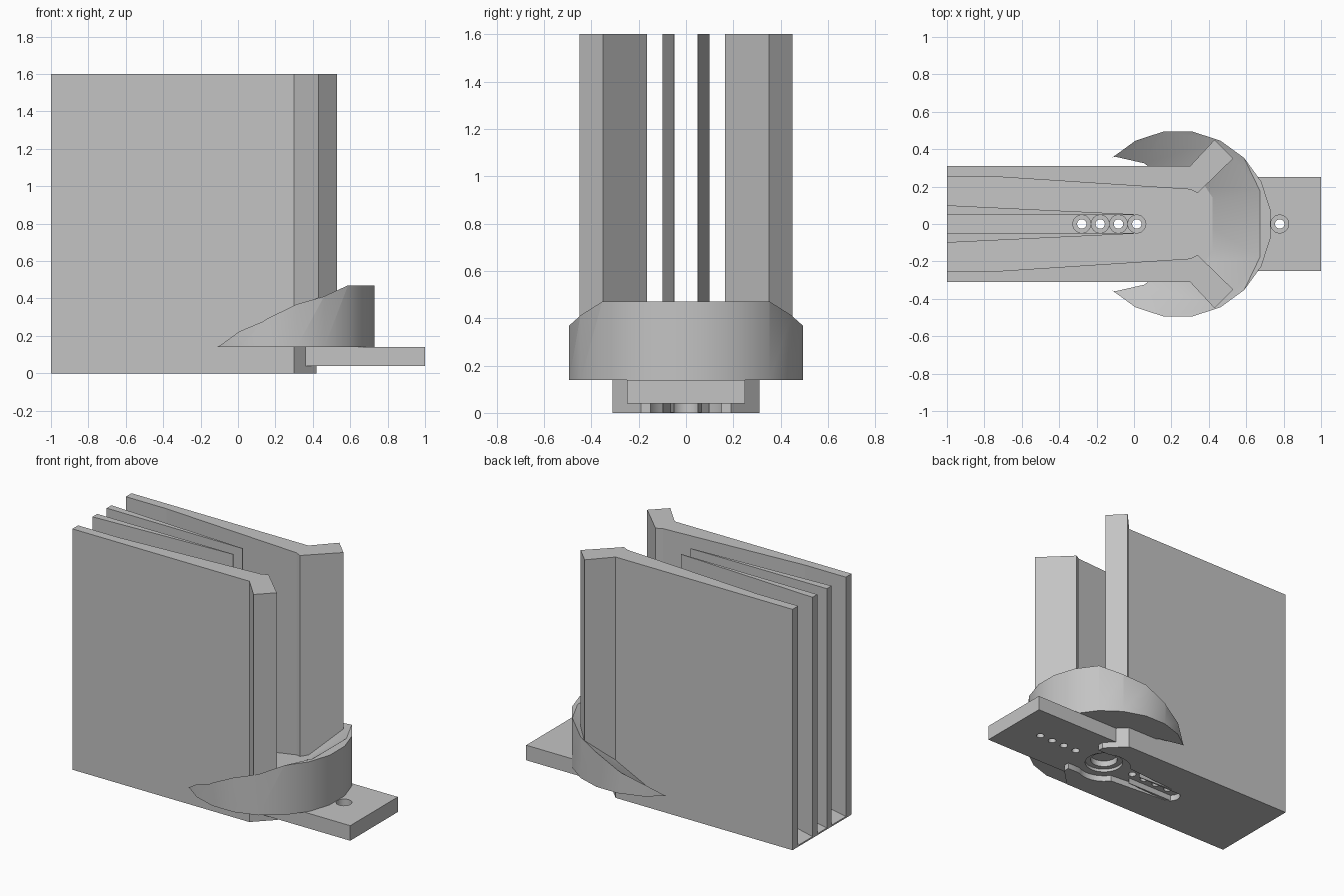
import bpy, bmesh, math

if "Cube" in bpy.data.objects:
    bpy.data.objects.remove(bpy.data.objects["Cube"])

grey = bpy.data.materials.new("plain grey")
grey.use_nodes = True
colour = (0.55, 0.55, 0.55, 1)
grey.diffuse_color = colour
grey.node_tree.nodes["Principled BSDF"].inputs["Base Color"].default_value = colour

TOP = 1.6          # wall height
HUB = 0.25         # x of the pivot hub
PLATE_Z = (0.04, 0.14)


def finish(name, bm):
    bmesh.ops.recalc_face_normals(bm, faces=bm.faces)
    mesh = bpy.data.meshes.new(name)
    bm.to_mesh(mesh)
    bm.free()
    mesh.materials.append(grey)
    obj = bpy.data.objects.new(name, mesh)
    bpy.context.collection.objects.link(obj)
    return obj


def prism(name, points, z0, z1, top=None):
    """Extrude an outline in x, y; top(x) may slope the upper face."""
    bm = bmesh.new()
    low = [bm.verts.new((x, y, z0)) for x, y in points]
    high = [bm.verts.new((x, y, top(x) if top else z1)) for x, y in points]
    bm.faces.new(low)
    bm.faces.new(high)
    n = len(points)
    for i in range(n):
        j = (i + 1) % n
        bm.faces.new((low[i], low[j], high[j], high[i]))
    return finish(name, bm)


def lathe(bm, profile, x, sides=24, turn=0.0):
    """Closed solid of revolution about a vertical axis at x."""
    rings = []
    for r, z in profile:
        angles = [turn + math.tau * k / sides for k in range(sides)]
        rings.append([bm.verts.new((x + r * math.cos(a), r * math.sin(a), z)) for a in angles])
    for a, b in zip(rings, rings[1:]):
        for k in range(sides):
            m = (k + 1) % sides
            bm.faces.new((a[k], a[m], b[m], b[k]))
    bm.faces.new(rings[0])
    bm.faces.new(rings[-1])


def arc(cx, r, a0, a1, n):
    angles = [math.radians(a0 + (a1 - a0) * k / n) for k in range(n + 1)]
    return [(cx + r * math.cos(a), r * math.sin(a)) for a in angles]


def cut(obj, cutter):
    mod = obj.modifiers.new("cut", "BOOLEAN")
    mod.operation = "DIFFERENCE"
    mod.solver = "EXACT"
    mod.object = cutter
    bpy.context.view_layer.objects.active = obj
    bpy.ops.object.modifier_apply(modifier=mod.name)


def smooth(obj, degrees):
    bpy.ops.object.select_all(action="DESELECT")
    obj.select_set(True)
    bpy.context.view_layer.objects.active = obj
    bpy.ops.object.shade_smooth_by_angle(angle=math.radians(degrees))


# Sloping floor block and flat front plate
base = prism("ramp_base",
             [(-1, -0.31), (0.3, -0.31), (0.42, -0.19), (0.42, 0.19), (0.3, 0.31), (-1, 0.31)],
             0, 0, top=lambda x: 0.01 + 0.19 * (x + 1))
plate = prism("front_plate", [(0.36, -0.25), (1, -0.25), (1, 0.25), (0.36, 0.25)], *PLATE_Z)

# Underside recess: hub circle, tapered arm and open front
recess = prism("recess_cutter",
               [(0.6, -0.15), (0.6, 0.15)] + arc(HUB, 0.17, 62, 145, 10)
               + arc(-0.3, 0.065, 90, 270, 12) + arc(HUB, 0.17, 215, 298, 10),
               -0.1, PLATE_Z[0])
cut(base, recess)

# Counterbored screw holes on both arms, and the stepped hub pocket
bm = bmesh.new()
for side in (-1, 1):
    for k in range(4):
        lathe(bm, [(0.025, -0.1), (0.025, 0.09), (0.048, 0.09), (0.048, 0.4)],
              HUB + side * (0.235 + 0.098 * k))
lathe(bm, [(0.12, -0.1), (0.12, 0.06), (0.085, 0.06), (0.085, 0.1)], HUB, 32)
holes = finish("hole_cutter", bm)
for part in (base, plate):
    cut(part, holes)
    smooth(part, 30)

# Round scoop, hollowed by a faceted cone
cup = prism("scoop_cup", arc(0.235, 0.5, 9, 351, 19), PLATE_Z[1], 0.47)
bm = bmesh.new()
lathe(bm, [(0.001, -0.133), (1.49, 1.0)], -0.1, 14, math.pi / 14)
cone = finish("cone_cutter", bm)
cut(cup, cone)
smooth(cup, 24)

for helper in (recess, holes, cone):
    bpy.data.objects.remove(helper)

# Mirrored walls, angled jaws and thin tapering dividers
for label, s in (("left", 1), ("right", -1)):
    def mirrored(points):
        return [(x, y * s) for x, y in points]
    prism(label + "_wall", mirrored(
        [(-1, 0.31), (0.3, 0.31), (0.3, 0.185), (-0.7, 0.25), (-1, 0.25)]), 0.002, TOP)
    prism(label + "_jaw", mirrored(
        [(0.3, 0.31), (0.43, 0.45), (0.53, 0.35), (0.34, 0.165), (0.3, 0.185)]), 0.15, TOP)
    prism(label + "_divider", mirrored(
        [(-1, 0.1), (0, 0.052), (0, 0.048), (-1, 0.05)]), 0.002, TOP)
